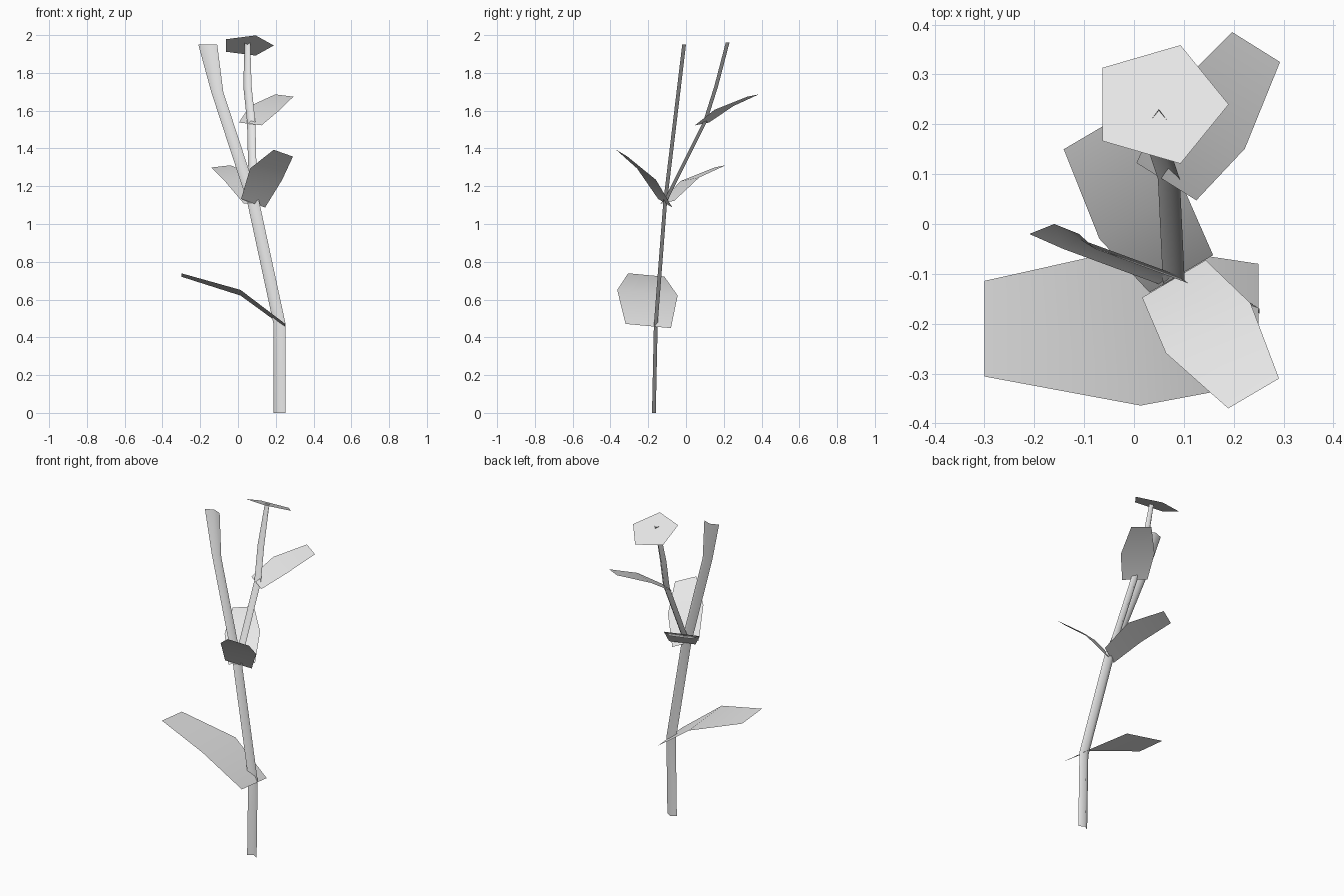
import bpy
from math import cos, sin, tau
from mathutils import Vector

cube = bpy.data.objects.get("Cube")
if cube:
    bpy.data.objects.remove(cube, do_unlink=True)

grey = bpy.data.materials.new("plain grey")
grey.use_nodes = True
color = (0.8, 0.8, 0.8, 1)
grey.diffuse_color = color
grey.node_tree.nodes["Principled BSDF"].inputs["Base Color"].default_value = color


def add_mesh(name, verts, faces, smooth):
    """Make an object in the shared plain material."""
    mesh = bpy.data.meshes.new(name)
    mesh.from_pydata(verts, [], faces)
    mesh.materials.append(grey)
    for polygon in mesh.polygons:
        polygon.use_smooth = smooth
    bpy.context.collection.objects.link(bpy.data.objects.new(name, mesh))


def sheet(name, rows):
    """Smooth surface through rows that have equal point counts."""
    count = len(rows[0])
    faces = []
    for row in range(len(rows) - 1):
        for column in range(count - 1):
            corner = row * count + column
            faces.append((corner, corner + 1, corner + count + 1, corner + count))
    add_mesh(name, [point for row in rows for point in row], faces, True)


def stalk(name, path, half_width, tip_half_width):
    """Folded strip along a path, with its ridge to the back."""
    ridge = Vector((0, 0.01, 0))
    rows = []
    for point in path:
        centre = Vector(point)
        half = tip_half_width if point == path[-1] else half_width
        side = Vector((half, 0, 0))
        rows.append([centre - side - ridge, centre + ridge, centre + side - ridge])
    sheet(name, rows)


def leaf(name, base, tip, side, lift):
    """Six-sided leaf, widest near its raised middle; side is half its width."""
    base, tip, side = Vector(base), Vector(tip), Vector(side)
    middle = base.lerp(tip, 0.43) + Vector((0, 0, lift))
    sections = [(base, 0.75), (middle, 1), (tip, 0.6)]
    sheet(name, [[centre - side * width, centre + side * width]
                 for centre, width in sections])


def flower(name, centre, radius_x, radius_y, slope, sides):
    """Flat polygon that slopes down towards the back."""
    verts = []
    for step in range(sides):
        angle = tau * step / sides
        across, along = radius_x * cos(angle), radius_y * sin(angle)
        verts.append(Vector(centre) + Vector((across, along, -slope * along)))
    add_mesh(name, verts, [range(sides)], False)


# Main stem, which runs on into a bare branch with a flared tip
joint = (0.08, -0.11, 1.12)
stalk("main_stem",
      [(0.22, -0.17, 0), (0.22, -0.16, 0.47), joint,
       (-0.11, -0.04, 1.7), (-0.16, -0.01, 1.95)],
      half_width=0.032, tip_half_width=0.05)

# Thinner branch, whose tip just pierces the flower
stalk("flower_stalk",
      [joint, (0.07, 0.1, 1.54), (0.05, 0.16, 1.73), (0.05, 0.22, 1.96)],
      half_width=0.022, tip_half_width=0.015)

# Leaves, from the lowest to the highest
leaf("low_leaf", base=(0.25, -0.2, 0.46), tip=(-0.3, -0.21, 0.73),
     side=(0, 0.16, -0.015), lift=0.06)
leaf("front_leaf", base=(0.08, -0.11, 1.11), tip=(0.24, -0.34, 1.375),
     side=(0.085, 0.05, -0.03), lift=0.04)
leaf("back_leaf", base=(0.095, -0.1, 1.115), tip=(-0.09, 0.18, 1.305),
     side=(0.085, 0.05, 0.01), lift=0.04)
leaf("upper_leaf", base=(0.065, 0.085, 1.53), tip=(0.245, 0.355, 1.68),
     side=(0.08, -0.05, -0.01), lift=0.02)

# Flat five-sided flower head
flower("flower_head", centre=(0.05, 0.24, 1.945),
       radius_x=0.14, radius_y=0.125, slope=0.45, sides=5)
